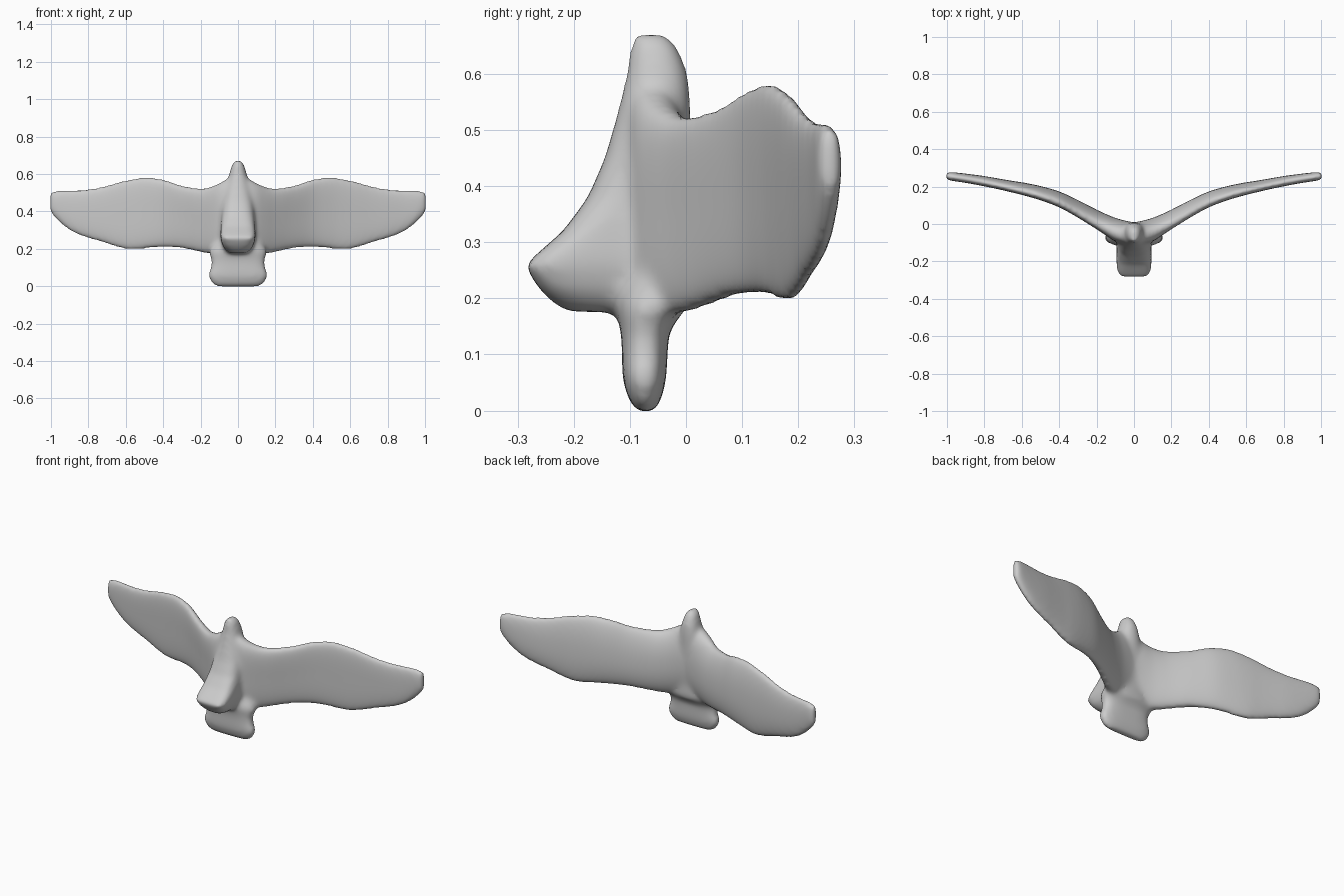
import bpy, bmesh, math

if "Cube" in bpy.data.objects:
    bpy.data.objects.remove(bpy.data.objects["Cube"], do_unlink=True)

grey = bpy.data.materials.new("plain_grey")
grey.use_nodes = True
grey.diffuse_color = (0.6, 0.6, 0.6, 1)
grey.node_tree.nodes["Principled BSDF"].inputs["Base Color"].default_value = (0.6, 0.6, 0.6, 1)

bm = bmesh.new()


def oval(n, power):
    """Unit superellipse: power 2 is round, higher is boxier."""
    for i in range(n):
        a = 2 * math.pi * i / n
        c, s = math.cos(a), math.sin(a)
        yield (math.copysign(abs(c) ** (2 / power), c),
               math.copysign(abs(s) ** (2 / power), s))


def smooth_rows(rows, steps):
    """Fill in rows between stations with a smooth curve."""
    ends = [rows[0]] + rows + [rows[-1]]
    out = []
    for a, b, c, d in zip(ends, ends[1:], ends[2:], ends[3:]):
        for k in range(steps):
            t = k / steps
            out.append([q + 0.5 * t * (r - p + t * (2 * p - 5 * q + 4 * r - s
                        + t * (3 * (q - r) + s - p))) for p, q, r, s in zip(a, b, c, d)])
    return out + [rows[-1]]


def loft(rings):
    """Skin a closed tube through rings of points and cap both ends."""
    loops = [[bm.verts.new(p) for p in r] for r in rings]
    for a, b in zip(loops, loops[1:]):
        for i in range(len(a)):
            j = (i + 1) % len(a)
            bm.faces.new((a[i], a[j], b[j], b[i]))
    bm.faces.new(loops[0][::-1])
    bm.faces.new(loops[-1])


def upright(sections):
    """Loft along z from (z, y front, y back, half width, boxiness)."""
    loft([[(w * u, (f + b) / 2 + (b - f) / 2 * v, z) for u, v in oval(48, power)]
          for z, f, b, w, power in sections])


# Body: narrow crest at the top, square-fronted head jutting out below
upright([(0.176, -0.21, -0.03, 0.045, 3), (0.192, -0.237, -0.005, 0.066, 3.5),
         (0.216, -0.261, 0.0, 0.083, 4.5), (0.258, -0.288, 0.003, 0.094, 6),
         (0.28, -0.265, 0.005, 0.094, 6), (0.32, -0.219, 0.006, 0.092, 4.5),
         (0.38, -0.175, 0.008, 0.088, 3), (0.45, -0.145, 0.009, 0.082, 2.5),
         (0.52, -0.125, 0.009, 0.068, 2.2), (0.56, -0.115, 0.008, 0.058, 2.2),
         (0.60, -0.106, 0.004, 0.047, 2.2), (0.645, -0.100, -0.012, 0.035, 2.2),
         (0.670, -0.095, -0.032, 0.020, 2.2)])

# Tail: broad upright paddle, flaring into the wing roots at its top
upright([(-0.003, -0.085, -0.058, 0.112, 3), (0.014, -0.1, -0.046, 0.138, 3),
         (0.05, -0.112, -0.036, 0.159, 3), (0.075, -0.114, -0.034, 0.156, 3),
         (0.10, -0.114, -0.033, 0.144, 3), (0.135, -0.115, -0.031, 0.140, 3),
         (0.16, -0.120, -0.018, 0.149, 2.6), (0.18, -0.126, 0.0, 0.156, 2.4),
         (0.20, -0.126, 0.005, 0.150, 2.3), (0.25, -0.108, 0.003, 0.120, 2.2),
         (0.32, -0.09, 0.0, 0.08, 2.2)])

# Wings: (x, bottom z, top z, middle y, half thickness), mirrored into one span
wing = [(0.0, 0.175, 0.57, -0.050, 0.060), (0.05, 0.173, 0.572, -0.043, 0.062),
        (0.10, 0.173, 0.546, -0.029, 0.062), (0.15, 0.177, 0.526, -0.003, 0.056),
        (0.20, 0.186, 0.519, 0.026, 0.050), (0.30, 0.206, 0.535, 0.083, 0.044),
        (0.40, 0.213, 0.568, 0.133, 0.040), (0.50, 0.204, 0.578, 0.166, 0.036),
        (0.58, 0.199, 0.567, 0.186, 0.033), (0.65, 0.214, 0.551, 0.200, 0.030),
        (0.72, 0.237, 0.530, 0.214, 0.028), (0.80, 0.260, 0.516, 0.229, 0.027),
        (0.88, 0.290, 0.511, 0.242, 0.025), (0.94, 0.332, 0.509, 0.250, 0.024),
        (0.98, 0.372, 0.505, 0.255, 0.023), (1.006, 0.405, 0.495, 0.258, 0.019)]
span = [(-x, *rest) for x, *rest in wing[:0:-1]] + wing


def wing_ring(x, low, high, y, thick):
    """Section bowed slightly forward, with its upper edge leading."""
    mid, half = (low + high) / 2, (high - low) / 2 + 0.005
    bow = 0.018 * (1 - abs(x) / 1.05)
    lean = 0.8 * bow * min(1, abs(x) * 4)
    return [(x, y + thick * u - bow * v * v - lean * v, mid + half * v)
            for u, v in oval(48, 2.4)]


loft([wing_ring(*s) for s in smooth_rows(span, 4)])

bmesh.ops.recalc_face_normals(bm, faces=bm.faces)
mesh = bpy.data.meshes.new("bird_body")
bm.to_mesh(mesh)
bm.free()
bird = bpy.data.objects.new("bird_body", mesh)
bpy.context.collection.objects.link(bird)
bpy.context.view_layer.objects.active = bird
bird.select_set(True)

# Fuse the parts into one softly blended skin
fuse = bird.modifiers.new("fuse", 'REMESH')
fuse.mode = 'VOXEL'
fuse.voxel_size = 0.01
soften = bird.modifiers.new("soften", 'SMOOTH')
soften.factor = 0.5
soften.iterations = 18
for name in ("fuse", "soften"):
    bpy.ops.object.modifier_apply(modifier=name)

bird.data.materials.clear()
bird.data.materials.append(grey)
bpy.ops.object.shade_smooth_by_angle(angle=math.radians(50))
